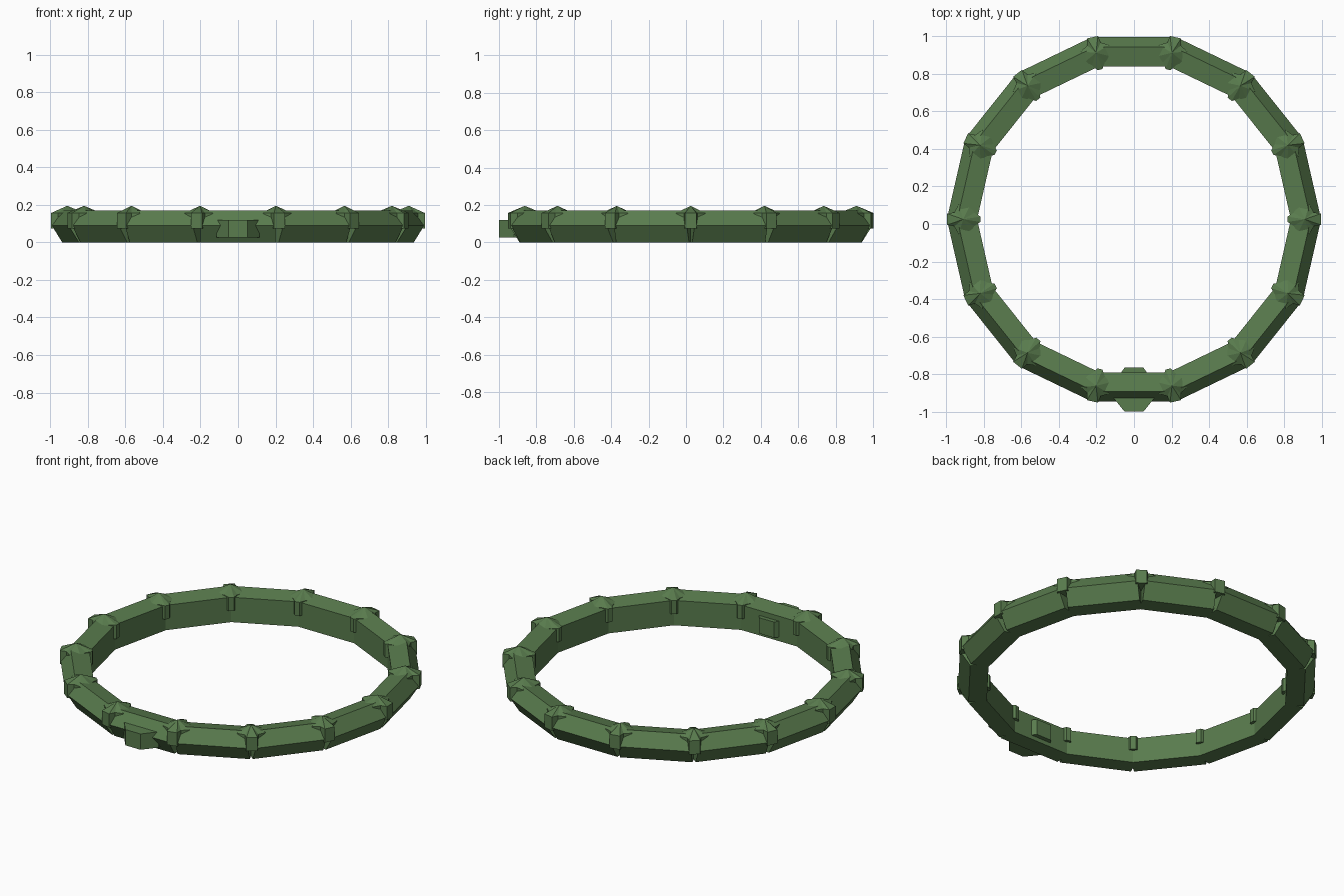
import bpy, bmesh, math
from mathutils import Matrix

cube = bpy.data.objects.get("Cube")
if cube:
    bpy.data.objects.remove(cube)

green = bpy.data.materials.new("leaf_green")
green.use_nodes = True
colour = (0.10, 0.20, 0.075, 1)
green.diffuse_color = colour
green.node_tree.nodes["Principled BSDF"].inputs["Base Color"].default_value = colour

SIDES = 14
STEP = 2 * math.pi / SIDES
CENTRE = Matrix.Translation((0, 0.025, 0))


def add_part(name, lower, upper, matrix, apex=None):
    """Join two matching outlines into a closed solid, with an optional peak."""
    bm = bmesh.new()
    a = [bm.verts.new(p) for p in lower]
    b = [bm.verts.new(p) for p in upper]
    bm.faces.new(a)
    tip = bm.verts.new(apex) if apex else None
    if not tip:
        bm.faces.new(b)
    for i in range(len(a)):
        j = (i + 1) % len(a)
        bm.faces.new((a[i], a[j], b[j], b[i]))
        if tip:
            bm.faces.new((b[i], b[j], tip))
    bmesh.ops.recalc_face_normals(bm, faces=bm.faces)
    mesh = bpy.data.meshes.new(name)
    bm.to_mesh(mesh)
    bm.free()
    mesh.materials.append(green)
    obj = bpy.data.objects.new(name, mesh)
    obj.matrix_world = matrix
    bpy.context.collection.objects.link(obj)


def mirrored(half):
    """Close a half outline (x, y) across the x axis."""
    return half + [(x, -y) for x, y in reversed(half)]


# Straight band blocks: profile of radius and height, swept along the tangent
profile = [(0.815, 0), (0.915, 0), (0.972, 0.09), (0.918, 0.17), (0.815, 0.15)]
for i in range(SIDES):
    turn = CENTRE @ Matrix.Rotation((i + 0.5) * STEP, 4, "Z")
    add_part(f"band_block_{i + 1}",
             [(r, -0.2, z) for r, z in profile],
             [(r, 0.2, z) for r, z in profile], turn)

# Cross-shaped peaked studs over the joints
stud = mirrored([(0.995, 0.03), (0.958, 0.037), (0.935, 0.078),
                 (0.875, 0.07), (0.85, 0.035), (0.818, 0.014)])
for i in range(SIDES):
    turn = CENTRE @ Matrix.Rotation(i * STEP, 4, "Z")
    add_part(f"joint_stud_{i + 1}",
             [(r, t, 0.075) for r, t in stud],
             [(r, t, 0.157) for r, t in stud], turn, apex=(0.91, 0, 0.195))

# Tapered clasp through the front block
clasp = mirrored([(1.0, 0.05), (0.92, 0.115), (0.85, 0.115),
                  (0.79, 0.068), (0.765, 0.05)])
add_part("front_clasp",
         [(r, t, 0.025) for r, t in clasp],
         [(r, t, 0.12) for r, t in clasp],
         Matrix.Rotation(-math.pi / 2, 4, "Z"))
